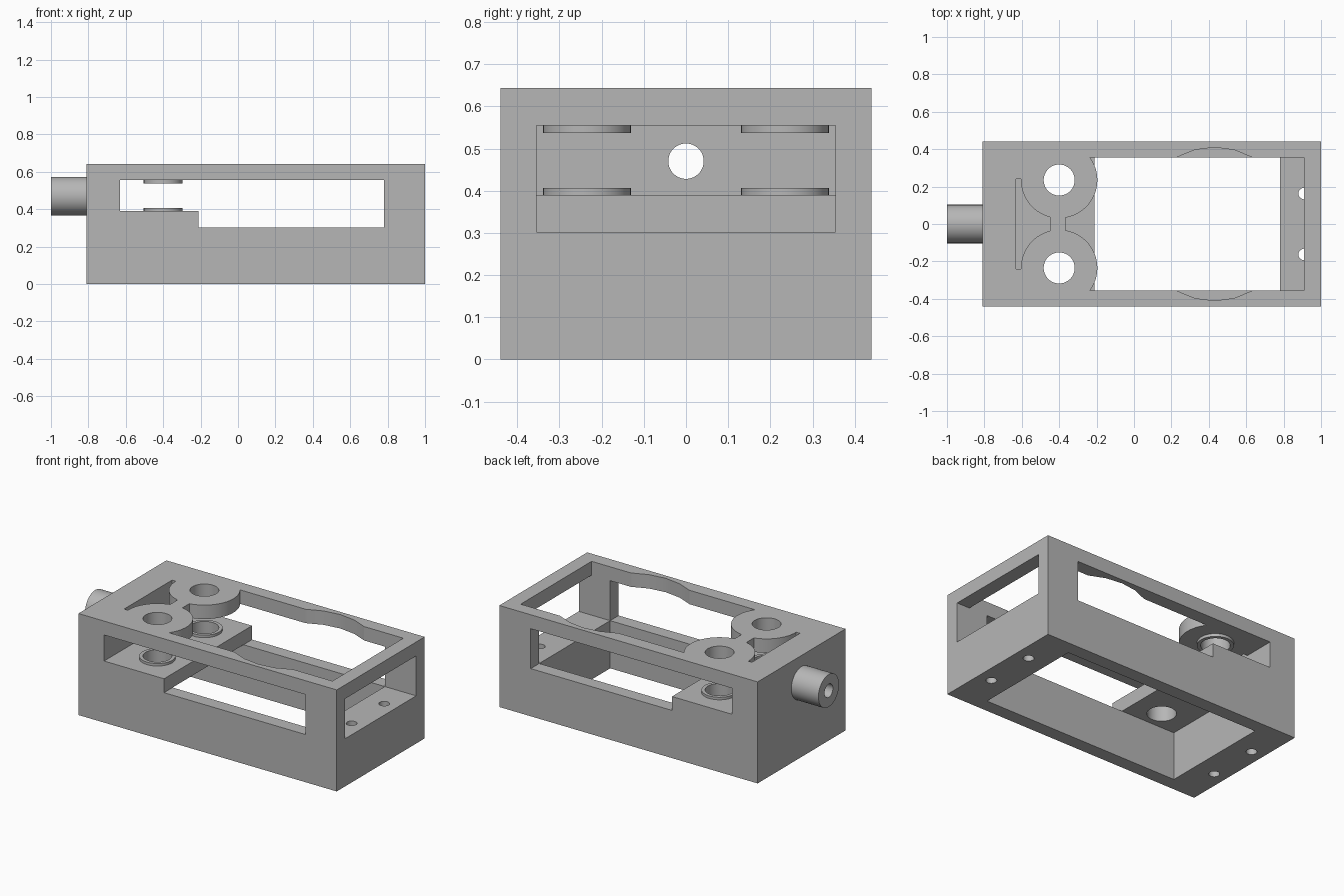
import bpy, bmesh, math
from mathutils import Matrix, Vector

old = bpy.data.objects.get("Cube")
if old:
    bpy.data.objects.remove(old, do_unlink=True)

grey = bpy.data.materials.new("machined_grey")
grey.use_nodes = True
colour = (0.47, 0.47, 0.47, 1)
grey.diffuse_color = colour
grey.node_tree.nodes["Principled BSDF"].inputs["Base Color"].default_value = colour


def finish(bm, name):
    bmesh.ops.recalc_face_normals(bm, faces=bm.faces)
    mesh = bpy.data.meshes.new(name)
    bm.to_mesh(mesh)
    bm.free()
    mesh.materials.append(grey)
    obj = bpy.data.objects.new(name, mesh)
    bpy.context.collection.objects.link(obj)
    return obj


def prism(name, outline, y0, y1):
    """Extrude an x-z outline along y."""
    bm = bmesh.new()
    face = bm.faces.new([bm.verts.new((x, y0, z)) for x, z in outline])
    out = bmesh.ops.extrude_face_region(bm, geom=[face])
    for v in out["geom"]:
        if isinstance(v, bmesh.types.BMVert):
            v.co.y = y1
    return finish(bm, name)


def box(name, x0, x1, y0, y1, z0, z1):
    return prism(name, [(x0, z0), (x1, z0), (x1, z1), (x0, z1)], y0, y1)


def cylinder(name, start, end, radius, sides=48):
    a, b = Vector(start), Vector(end)
    turn = (b - a).to_track_quat('Z', 'Y').to_matrix().to_4x4()
    bm = bmesh.new()
    bmesh.ops.create_cone(bm, cap_ends=True, segments=sides, radius1=radius, radius2=radius,
                          depth=(b - a).length, matrix=Matrix.Translation((a + b) / 2) @ turn)
    return finish(bm, name)


def cut(obj, cutter):
    cutter.hide_render = True
    mod = obj.modifiers.new("cut", 'BOOLEAN')
    mod.operation = 'DIFFERENCE'
    mod.solver = 'EXACT'
    mod.object = cutter
    bpy.context.view_layer.objects.active = obj
    bpy.ops.object.modifier_apply(modifier=mod.name)
    bpy.data.objects.remove(cutter, do_unlink=True)


# Main dimensions
LEFT, RIGHT, HALF, TOP = -0.81, 1.0, 0.44, 0.643
INNER = 0.355                      # inner half width
FLOOR, SHELF, ROOF = 0.302, 0.39, 0.555
SHELF_END, POST = -0.21, 0.78
SHAFT_X, SHAFT_Y, BORE = -0.4, 0.235, 0.083
TUBE_Z = 0.47

# Housing block
housing = box("housing", LEFT, RIGHT, -HALF, HALF, 0, TOP)

# Stepped window through both long sides
cut(housing, prism("side_window", [(-0.63, SHELF), (SHELF_END, SHELF), (SHELF_END, FLOOR),
                                   (POST, FLOOR), (POST, ROOF), (-0.63, ROOF)], -0.6, 0.6))

# Open underside, leaving the bearing shelf
cut(housing, prism("lower_cavity", [(-0.59, -0.1), (POST, -0.1), (POST, 0.45), (SHELF_END, 0.45),
                                    (SHELF_END, FLOOR), (-0.59, FLOOR)], -INNER, INNER))

# End window
cut(housing, box("end_window", 0.7, 1.1, -INNER, INNER, FLOOR, ROOF))

# Roof openings, shaped around two round bosses joined by a web
for opening in (box("main_opening", -0.365, 0.91, -INNER, INNER, 0.5, 0.7),
                box("rear_opening", -0.63, -0.45, -0.24, 0.24, 0.5, 0.7)):
    for side in (-1, 1):
        cut(opening, cylinder("boss", (SHAFT_X, side * SHAFT_Y, 0.4),
                              (SHAFT_X, side * SHAFT_Y, 0.8), 0.204, 72))
    cut(housing, opening)

# Shallow arc reliefs in the roof rails
cut(housing, cylinder("rail_relief", (0.43, 0, 0.5), (0.43, 0, 0.7), 0.41, 24))

# Shaft bores and mounting holes
for side in (-1, 1):
    y = side * SHAFT_Y
    cut(housing, cylinder("shaft_bore", (SHAFT_X, y, 0.2), (SHAFT_X, y, 0.8), BORE))
    for x in (-0.725, 0.91):
        y = side * 0.163
        top = 0.45 if x > 0 else 0.25
        cut(housing, cylinder("mount_hole", (x, y, -0.1), (x, y, top), 0.031, 32))

# Bore through the end wall
cut(housing, cylinder("tube_bore", (-1.1, 0, TUBE_Z), (-0.5, 0, TUBE_Z), 0.042))

# Tube on the end wall
tube = cylinder("end_tube", (-1, 0, TUBE_Z), (LEFT, 0, TUBE_Z), 0.103)
cut(tube, cylinder("tube_bore", (-1.1, 0, TUBE_Z), (-0.5, 0, TUBE_Z), 0.042))
parts = [housing, tube]

# Thrust rings above the shelf and below the roof
for side, word in ((-1, "right"), (1, "left")):
    for level, z0, z1 in (("lower", SHELF, 0.406), ("upper", 0.537, ROOF)):
        y = side * SHAFT_Y
        ring = cylinder(f"{level}_ring_{word}", (SHAFT_X, y, z0), (SHAFT_X, y, z1), 0.104)
        cut(ring, cylinder("ring_bore", (SHAFT_X, y, 0.2), (SHAFT_X, y, 0.8), BORE))
        parts.append(ring)

# Smooth round walls, crisp edges
for part in parts:
    part.data.materials.clear()
    part.data.materials.append(grey)
    bpy.ops.object.select_all(action='DESELECT')
    part.select_set(True)
    bpy.context.view_layer.objects.active = part
    bpy.ops.object.shade_smooth_by_angle(angle=math.radians(20))
